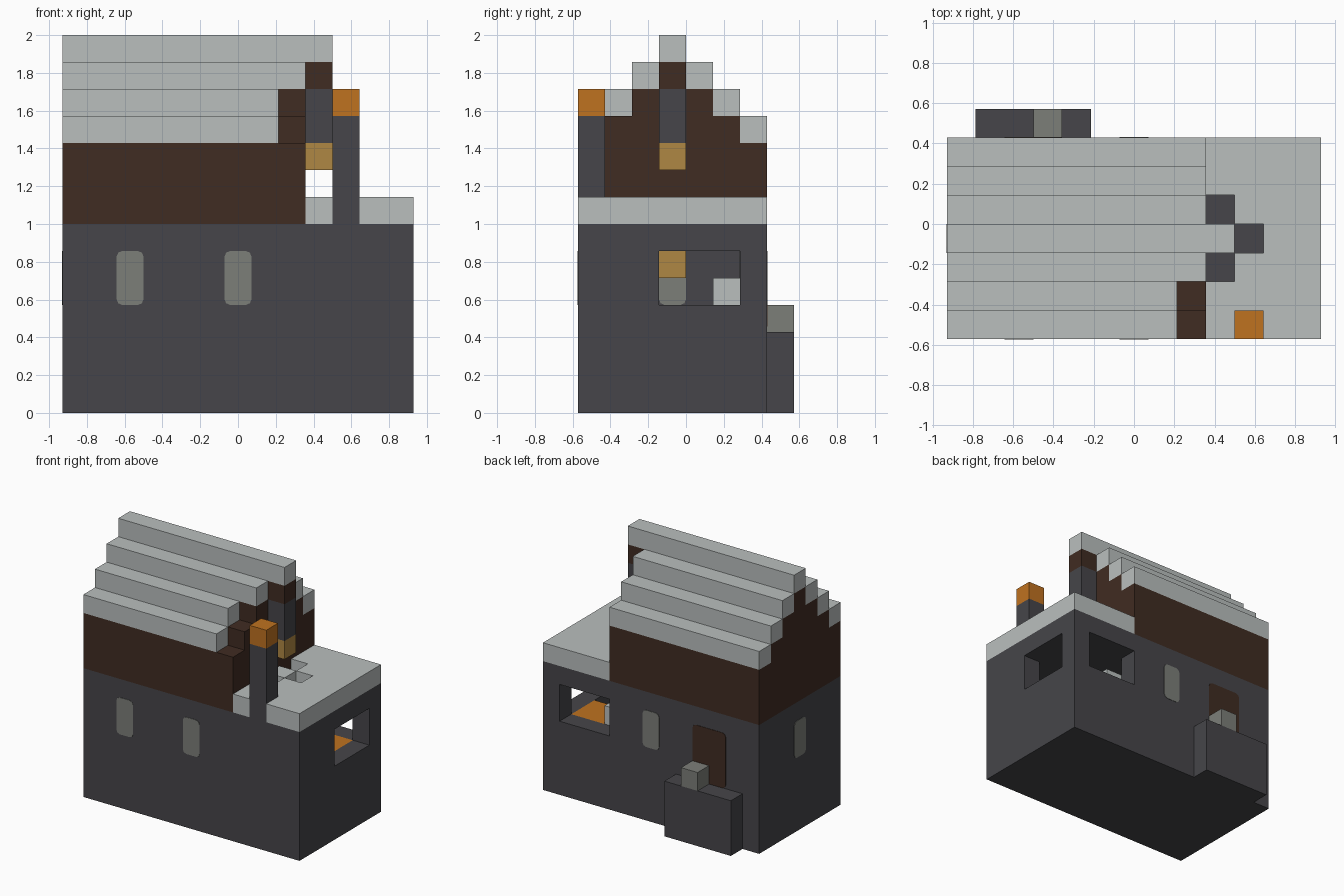
import bpy, bmesh
from mathutils import Vector

cube = bpy.data.objects.get("Cube")
if cube:
    bpy.data.objects.remove(cube, do_unlink=True)

U = 1 / 7                          # edge of one building block
ORIGIN = Vector((-6.5, -4, 0))     # grid corner, in blocks


def material(name, r, g, b):
    m = bpy.data.materials.new(name)
    m.use_nodes = True
    m.diffuse_color = (r, g, b, 1)
    m.node_tree.nodes["Principled BSDF"].inputs["Base Color"].default_value = (r, g, b, 1)
    return m


STONE = material("dark stone", .061, .060, .067)
PALE = material("pale stone", .491, .521, .515)
WOOD = material("dark wood", .051, .025, .016)
ORANGE = material("orange", .521, .168, .0144)
LAMP = material("lamp yellow", .429, .242, .056)
GLASS = material("grey glass", .202, .209, .191)


def finish(name, bm, mat):
    mesh = bpy.data.meshes.new(name)
    bm.normal_update()
    bm.to_mesh(mesh)
    bm.free()
    mesh.materials.append(mat)
    obj = bpy.data.objects.new(name, mesh)
    bpy.context.collection.objects.link(obj)
    return obj


def cells(x0, x1, y0, y1, z0, z1):
    return {(x, y, z) for x in range(x0, x1) for y in range(y0, y1) for z in range(z0, z1)}


def blocks(name, filled, mat):
    """Outer skin of a set of grid cells, with flat areas merged."""
    bm = bmesh.new()
    for cell in sorted(filled):
        for axis in range(3):
            for side in (0, 1):
                near = list(cell)
                near[axis] += 2 * side - 1
                if tuple(near) in filled:
                    continue
                a, b = (axis + 1) % 3, (axis + 2) % 3
                quad = []
                for da, db in ((0, 0), (1, 0), (1, 1), (0, 1)):
                    p = Vector(cell)
                    p[axis] += side
                    p[a] += da
                    p[b] += db
                    quad.append(bm.verts.new((p + ORIGIN) * U))
                bm.faces.new(quad if side else quad[::-1])
    bmesh.ops.remove_doubles(bm, verts=bm.verts, dist=.001)
    bmesh.ops.dissolve_limit(bm, angle_limit=.01, verts=bm.verts, edges=bm.edges)
    return finish(name, bm, mat)


def panel(name, lo, hi, axis, mat):
    """Wall insert with rounded corners, just proud of the wall on both sides."""
    bm = bmesh.new()
    bmesh.ops.create_cube(bm, size=1)
    lo, hi = (Vector(lo) + ORIGIN) * U, (Vector(hi) + ORIGIN) * U
    lo[axis] -= .003
    hi[axis] += .003
    for v in bm.verts:
        for i in range(3):
            v.co[i] = hi[i] if v.co[i] > 0 else lo[i]
    edges = [e for e in bm.edges
             if abs(e.verts[0].co[axis] - e.verts[1].co[axis]) > .05]
    bmesh.ops.bevel(bm, geom=edges, offset=.03, segments=2, profile=.5, affect='EDGES')
    return finish(name, bm, mat)


# Lower storey: hollow room with open windows in the right end and the back
body = cells(0, 13, 0, 7, 0, 7) - cells(1, 12, 1, 6, 3, 6)
body -= cells(12, 13, 3, 6, 4, 6) | cells(9, 12, 6, 7, 4, 6)
blocks("lower_walls", body, STONE)

# Glass panes and door
for n, x in enumerate((2, 6)):
    panel(f"front_window_{n + 1}", (x, 0, 4), (x + 1, 1, 6), 1, GLASS)
panel("back_window", (6, 6, 4), (7, 7, 6), 1, GLASS)
panel("end_window", (0, 3, 4), (1, 4, 6), 0, GLASS)
panel("back_door", (2, 6, 3), (4, 7, 6), 1, WOOD)

# Doorstep
blocks("doorstep", cells(1, 5, 7, 8, 0, 3), STONE)
blocks("doorstep_block", cells(3, 4, 7, 8, 3, 4), GLASS)

# Room contents
blocks("bed", cells(10, 12, 4, 6, 3, 4), ORANGE)
blocks("bed_base", cells(9, 10, 4, 6, 3, 4), STONE)
blocks("pillow", cells(9, 10, 5, 6, 4, 5), PALE)
blocks("room_lamp", cells(6, 7, 3, 4, 5, 6), LAMP)

# Terrace with openings and a corner post
terrace = cells(9, 13, 0, 7, 7, 8) - {(9, 2, 7), (9, 4, 7), (10, 3, 7), (10, 0, 7)}
blocks("terrace", terrace, PALE)
blocks("terrace_post", cells(10, 11, 0, 1, 7, 11), STONE)
blocks("post_light", cells(10, 11, 0, 1, 11, 12), ORANGE)

# Upper storey and stepped gable under a stepped roof
upper = cells(0, 9, 0, 7, 7, 10)
roof = set()
for y in range(7):
    top = 13 - abs(y - 3)
    end = 10 if y == 3 else 8 if y < 2 else 9
    upper |= cells(0, 9, y, y + 1, 10, top)
    roof |= cells(0, end, y, y + 1, top, top + 1)
upper.add((9, 3, 12))
blocks("upper_walls", upper, WOOD)
blocks("roof", roof, PALE)

# Lamp hanging from the ridge
blocks("hanging_post", cells(9, 10, 3, 4, 10, 12), STONE)
blocks("hanging_lamp", cells(9, 10, 3, 4, 9, 10), LAMP)
